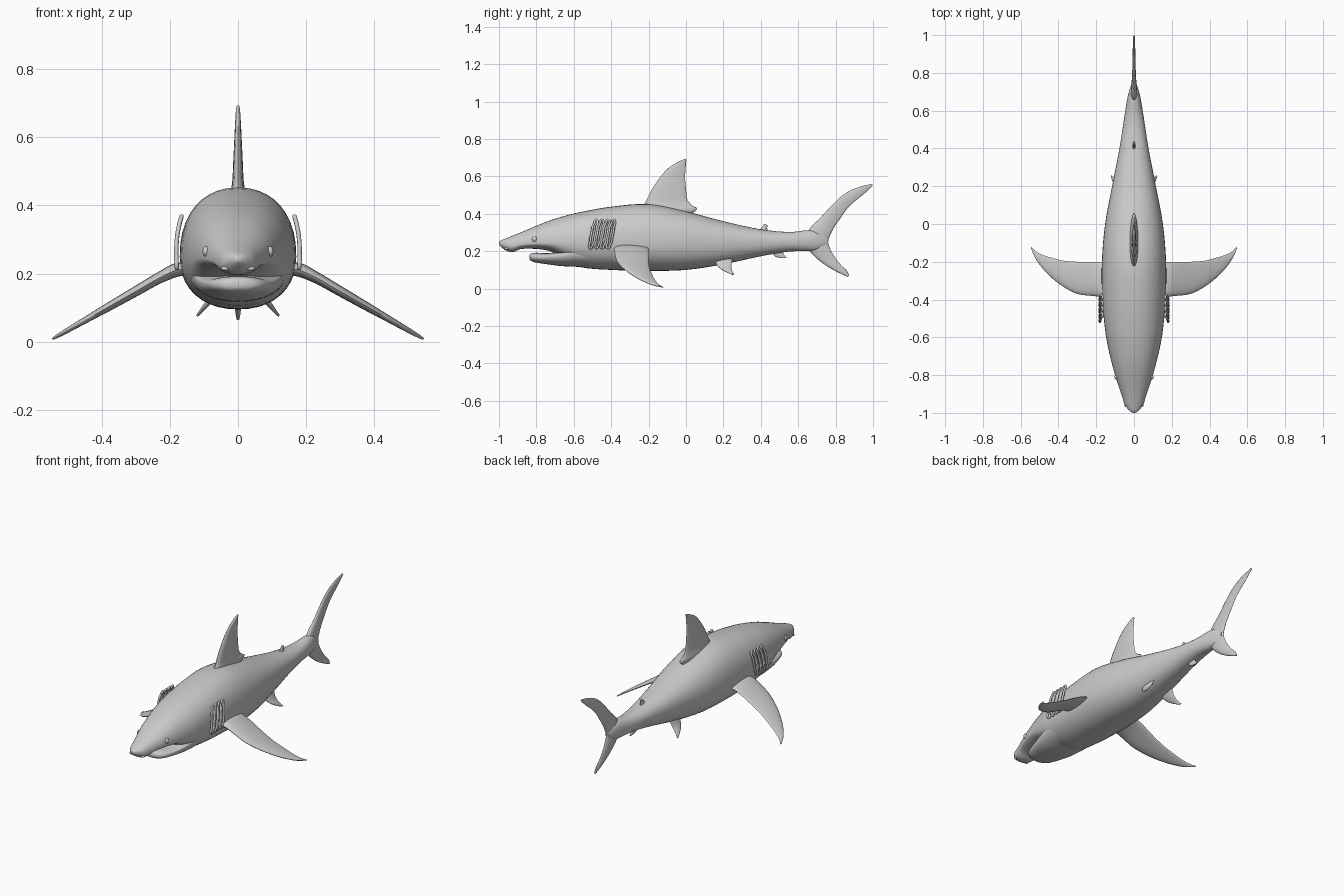
import bpy, bmesh
from math import sin, cos, pi
from mathutils import Vector

if "Cube" in bpy.data.objects:
    bpy.data.objects.remove(bpy.data.objects["Cube"])


def spline(rows, sub):
    """Smoothly interpolate rows of numbers (Catmull-Rom)."""
    out = []
    n = len(rows)
    for i in range(n - 1):
        a, b, c, d = rows[max(i - 1, 0)], rows[i], rows[i + 1], rows[min(i + 2, n - 1)]
        for k in range(sub):
            t = k / sub
            out.append([q + 0.5 * t * (r - p + t * (2*p - 5*q + 4*r - s + t * (3*(q - r) + s - p)))
                        for p, q, r, s in zip(a, b, c, d)])
    return out + [list(rows[-1])]


def loft(name, rings):
    """Skin a list of closed rings and cap both ends."""
    bm = bmesh.new()
    vs = [[bm.verts.new(p) for p in ring] for ring in rings]
    n = len(vs[0])
    for a, b in zip(vs, vs[1:]):
        for i in range(n):
            bm.faces.new((a[i], a[(i + 1) % n], b[(i + 1) % n], b[i]))
    bm.faces.new(vs[0])
    bm.faces.new(vs[-1])
    bmesh.ops.recalc_face_normals(bm, faces=bm.faces)
    me = bpy.data.meshes.new(name)
    bm.to_mesh(me)
    bm.free()
    ob = bpy.data.objects.new(name, me)
    bpy.context.collection.objects.link(ob)
    smooth(ob)
    return ob


def smooth(ob):
    bpy.ops.object.select_all(action='DESELECT')
    ob.select_set(True)
    bpy.context.view_layer.objects.active = ob
    bpy.ops.object.shade_smooth_by_angle(angle=1.0)


def power(v, e):
    return (abs(v) ** e) * (1 if v >= 0 else -1)


def trunk(name, rows, sub=4, n=40, e=0.9):
    """Loft along y; rows are (y, bottom, widest level, top, half width)."""
    rings = []
    for y, zb, zm, zt, w in spline(rows, sub):
        ring = []
        for i in range(n):
            a = 2 * pi * i / n
            h = zt - zm if sin(a) >= 0 else zm - zb
            ring.append((w * power(cos(a), e), y, zm + h * power(sin(a), e)))
        rings.append(ring)
    return loft(name, rings)


def fin(name, rows, normal, side=1, sub=4, n=20):
    """Loft lens sections; rows are leading xyz, trailing xyz, thickness."""
    nor = Vector(normal).normalized()
    rings = []
    for r in spline(rows, sub):
        le, te, th = Vector(r[:3]), Vector(r[3:6]), r[6]
        ring = []
        for i in range(n):
            a = 2 * pi * i / n
            c = (1 - cos(a)) / 2
            p = le.lerp(te, c) + nor * (th / 2 * sin(a) * (1.2 - 0.5 * c))
            ring.append((p.x * side, p.y, p.z))
        rings.append(ring)
    return loft(name, rings)


def mid_fin(name, rows):
    """Upright fin on the centre line; rows are y, z, y, z, thickness."""
    return fin(name, [(0, a, b, 0, c, d, t) for a, b, c, d, t in rows], (1, 0, 0))


# Body with the snout overhanging the mouth
trunk("body", [
    (-1.0, .235, .243, .25, .008), (-.985, .22, .24, .26, .028),
    (-.955, .2, .232, .272, .05), (-.92, .197, .232, .286, .061),
    (-.88, .212, .238, .302, .074), (-.8, .212, .245, .336, .1),
    (-.72, .198, .245, .367, .122), (-.64, .155, .245, .391, .14),
    (-.56, .114, .25, .41, .153), (-.4, .1, .25, .438, .168),
    (-.2, .095, .25, .452, .17), (0, .1, .25, .413, .153),
    (.2, .13, .25, .36, .116), (.4, .173, .25, .317, .077),
    (.55, .198, .25, .303, .054), (.65, .2, .253, .312, .038),
    (.7, .205, .255, .305, .027), (.75, .23, .252, .275, .01)])

# Lower jaw
trunk("lower_jaw", [
    (-.838, .158, .168, .178, .02), (-.828, .148, .168, .188, .052),
    (-.8, .139, .168, .192, .078), (-.74, .13, .172, .19, .1),
    (-.66, .12, .182, .2, .121), (-.56, .116, .2, .23, .138),
    (-.45, .112, .2, .25, .14)])

# Dorsal fins
mid_fin("dorsal_fin", [
    (-.24, .38, .0, .38, .06), (-.237, .42, .06, .425, .05), (-.225, .45, .035, .443, .042),
    (-.21, .475, .008, .475, .034), (-.18, .535, 0, .535, .028), (-.135, .6, -.005, .595, .022),
    (-.09, .648, -.002, .64, .017), (-.04, .678, 0, .67, .013), (-.005, .694, .003, .688, .008)])
mid_fin("second_dorsal_fin", [
    (.38, .29, .44, .285, .025), (.395, .315, .438, .305, .016),
    (.41, .335, .434, .325, .011), (.42, .347, .436, .338, .008)])

# Anal fin
mid_fin("anal_fin", [
    (.45, .21, .52, .22, .022), (.465, .185, .52, .19, .016),
    (.48, .17, .53, .173, .012), (.51, .163, .54, .165, .007)])

# Tail fin, from lower tip to upper tip
mid_fin("tail_fin", [
    (.865, .063, .873, .069, .008), (.82, .083, .86, .095, .016), (.77, .11, .825, .13, .019),
    (.725, .14, .795, .17, .023), (.68, .18, .775, .205, .03), (.63, .25, .76, .25, .036),
    (.665, .325, .775, .295, .033), (.715, .375, .797, .335, .026), (.765, .43, .825, .375, .021),
    (.82, .485, .86, .425, .018), (.87, .52, .9, .465, .016), (.93, .545, .95, .505, .013),
    (.995, .56, .998, .55, .008)])


def pec(x, le, te, th):
    z = min(.213, .205 - .571 * (x - .2))
    return (x, le, z, x, te, z, th)


def build_gill(name, cy, side):
    """One long wavy loop of tube lying just off the flank."""
    cu = bpy.data.curves.new(name, 'CURVE')
    cu.dimensions = '3D'
    cu.bevel_depth = .0065
    cu.bevel_resolution = 2
    sp = cu.splines.new('POLY')
    n = 36
    sp.points.add(n - 1)
    sp.use_cyclic_u = True
    for i in range(n):
        a = 2 * pi * i / n
        z = .292 + .076 * power(sin(a), .7)
        y = cy + .011 * power(cos(a), .6) + (z - .292) * .2 + .002 * sin(z * 130)
        x = .181 - 1.6 * max(0, z - .27) ** 2 - 1.5 * max(0, .25 - z) ** 2
        sp.points[i].co = (x * side, y, z, 1)
    ob = bpy.data.objects.new(name, cu)
    bpy.context.collection.objects.link(ob)
    bpy.ops.object.select_all(action='DESELECT')
    ob.select_set(True)
    bpy.context.view_layer.objects.active = ob
    bpy.ops.object.convert(target='MESH')
    smooth(bpy.context.object)


def ball(name, loc, scale):
    bpy.ops.mesh.primitive_uv_sphere_add(segments=20, ring_count=12, radius=1, location=loc)
    ob = bpy.context.object
    ob.name = name
    ob.scale = scale
    smooth(ob)


# Paired parts
for side, tag in ((1, "left"), (-1, "right")):
    fin("pectoral_fin_" + tag, [
        pec(.1, -.39, -.19, .05), pec(.17, -.385, -.2, .044), pec(.23, -.38, -.2, .034),
        pec(.3, -.37, -.2, .03), pec(.37, -.335, -.195, .026), pec(.43, -.29, -.18, .021),
        pec(.48, -.24, -.165, .017), pec(.52, -.185, -.145, .013), pec(.545, -.128, -.12, .006)],
        (.5, 0, .87), side)
    fin("pelvic_fin_" + tag, [
        (.06, .15, .16, .06, .25, .17, .024), (.08, .165, .125, .08, .243, .125, .018),
        (.1, .195, .1, .1, .245, .1, .014), (.12, .245, .075, .121, .258, .076, .006)],
        (.7, 0, .6), side)
    for k in range(4):
        build_gill("gill_%s_%d" % (tag, k + 1), -.495 + .031 * k, side)
    ball("eye_" + tag, (.094 * side, -.81, .265), (.01, .013, .015))
    ball("nostril_" + tag, (.036 * side, -.958, .215), (.014, .012, .008))
